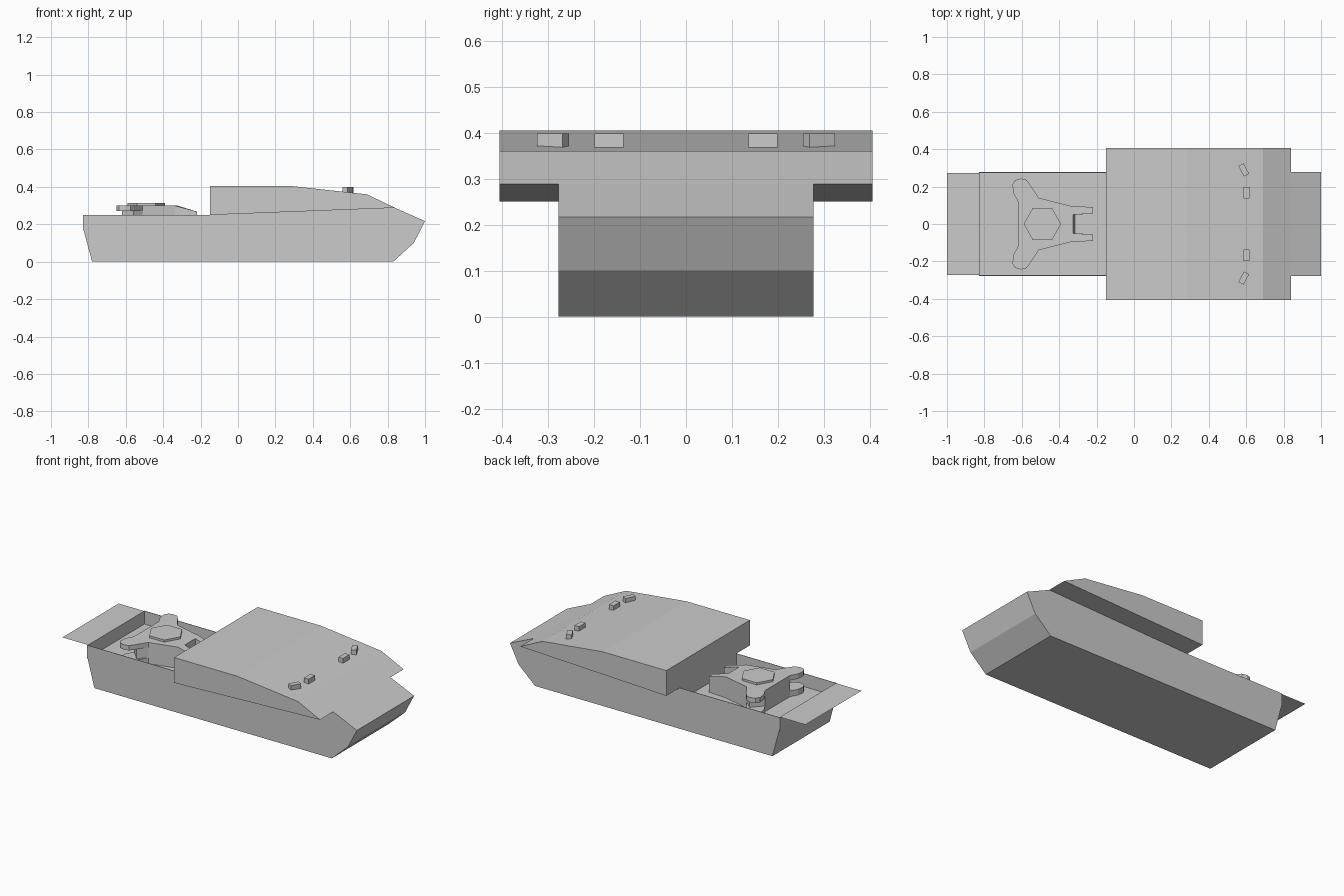
import bpy, bmesh, math
from mathutils import Matrix

if "Cube" in bpy.data.objects:
    bpy.data.objects.remove(bpy.data.objects["Cube"])


def prism(name, pts, lo, hi, axis='Z'):
    """Closed prism: pts are (x, z) for axis Y or (x, y) for axis Z."""
    def co(p, t):
        return (p[0], t, p[1]) if axis == 'Y' else (p[0], p[1], t)
    bm = bmesh.new()
    a = [bm.verts.new(co(p, lo)) for p in pts]
    b = [bm.verts.new(co(p, hi)) for p in pts]
    bm.faces.new(a)
    bm.faces.new(b[::-1])
    for i in range(len(pts)):
        j = (i + 1) % len(pts)
        bm.faces.new((a[i], b[i], b[j], a[j]))
    bmesh.ops.recalc_face_normals(bm, faces=bm.faces)
    return finish(name, bm)


def finish(name, bm):
    me = bpy.data.meshes.new(name)
    bm.to_mesh(me)
    bm.free()
    ob = bpy.data.objects.new(name, me)
    bpy.context.collection.objects.link(ob)
    return ob


def mirrored(half):
    """Complete an outline that is symmetric about y = 0."""
    return half + [(x, -y) for x, y in reversed(half)]


W, RIM, FLOOR = 0.277, 0.25, 0.17

# Hull with the sunken rear deck
prism("hull", [(-.83, RIM), (-.83, .185), (-.78, 0), (.83, 0), (.94, .1), (1, .217),
               (.84, .288), (-.15, RIM), (-.15, FLOOR), (-.826, FLOOR), (-.826, RIM)],
      -W, W, 'Y')

# Thin side walls around the deck
for s, side in ((1, "left"), (-1, "right")):
    prism(f"deck_wall_{side}", [(-.83, FLOOR), (-.15, FLOOR), (-.15, RIM), (-.83, RIM)],
          *sorted((s * W, s * (W - .003))), 'Y')

# Wide cabin roof overhanging the hull
prism("cabin", [(-.15, RIM), (.84, .288), (.69, .36), (.28, .405), (-.15, .405)],
      -.405, .405, 'Y')

# Flat sheet behind the stern
bm = bmesh.new()
bm.faces.new([bm.verts.new((x, y, RIM)) for x, y in
              ((-1, -.272), (-.83, -.272), (-.83, .272), (-1, .272))])
finish("stern_plate", bm)

# Turret body: outline with a front notch, front lowered into a slope
body = prism("turret_body", mirrored([(-.315, .05), (-.22, .055), (-.22, .09), (-.34, .097),
                                      (-.51, .14), (-.56, .185), (-.62, .12)]), FLOOR, .3)
for v in body.data.vertices:
    if v.co.z > .29 and v.co.x > -.3:
        v.co.z = .268
    if v.co.z > .29 and -.33 < v.co.x < -.3:
        v.co.x = -.325

# Rounded side lobes: upper arms and matching feet
lobe = [(-.62, .12), (-.645, .165), (-.65, .21), (-.635, .235), (-.605, .243),
        (-.575, .236), (-.555, .21), (-.51, .14)]
for s, side in ((1, "left"), (-1, "right")):
    pts = [(x, s * y) for x, y in lobe]
    prism(f"turret_arm_{side}", pts, .27, .3)
    prism(f"turret_foot_{side}", pts, FLOOR, .205)

# Hexagonal hatch
prism("turret_hatch", [(-.49 + .1 * math.cos(i * math.pi / 3),
                        .1 * math.sin(i * math.pi / 3)) for i in range(6)], .295, .313)

# Roof periscope blocks, outer ones turned outwards
for s, side in ((1, "left"), (-1, "right")):
    for kind, x, y, turn in (("inner", .602, .167, 0), ("outer", .587, .289, 28)):
        bm = bmesh.new()
        bmesh.ops.create_cube(bm, size=1, matrix=(
            Matrix.Translation((x, s * y, .38)) @
            Matrix.Rotation(math.radians(s * turn), 4, 'Z') @
            Matrix.Diagonal((.031, .063, .036, 1))))
        finish(f"periscope_{kind}_{side}", bm)
